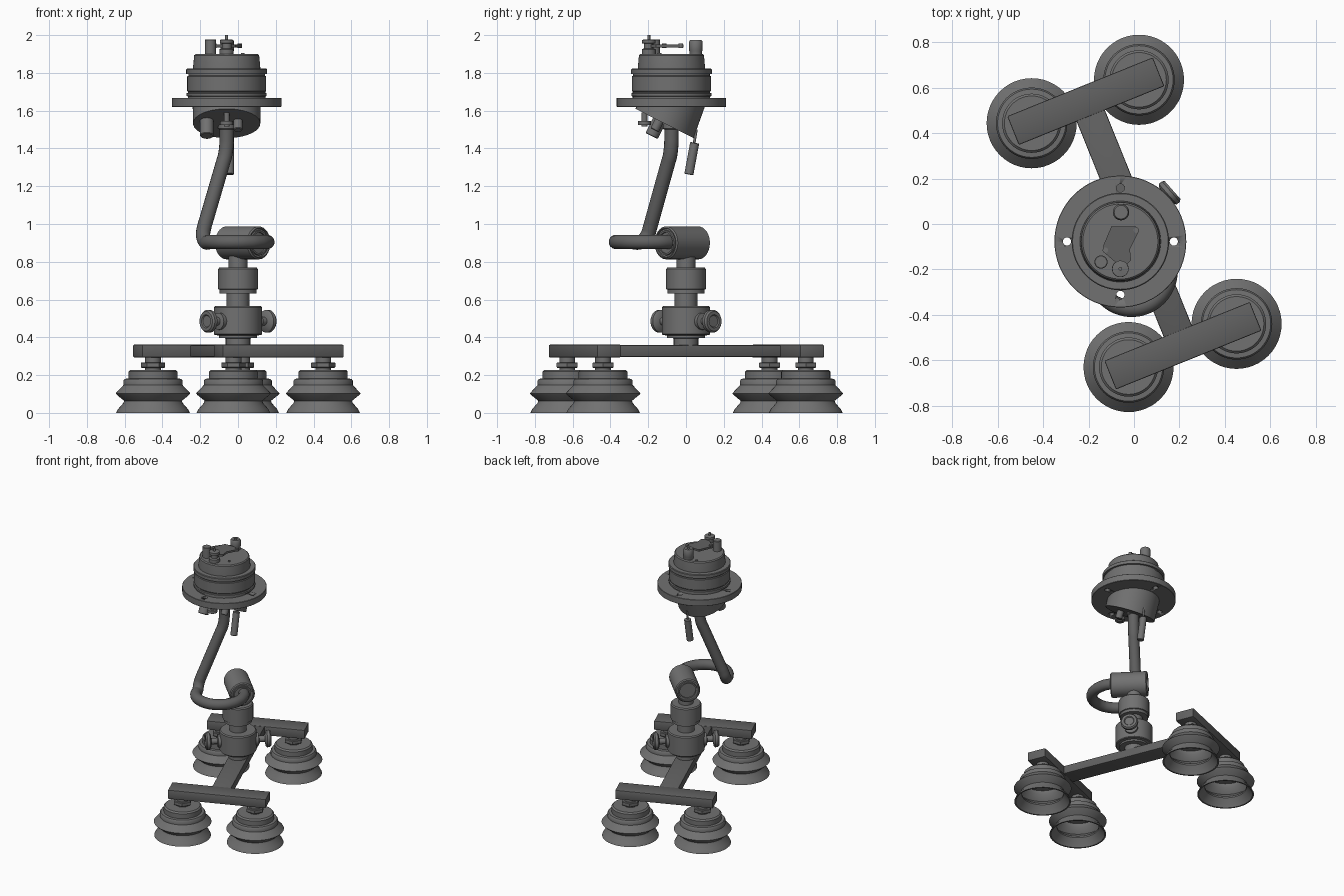
import bpy, bmesh, math
from mathutils import Vector, Matrix

if "Cube" in bpy.data.objects:
    bpy.data.objects.remove(bpy.data.objects["Cube"])

HX, HY = -0.06, -0.077          # centre of the upper head
TILT = math.radians(22)         # yaw of the base frame


def paint(name, v):
    m = bpy.data.materials.new(name)
    m.diffuse_color = (v, v, v, 1)
    m.use_nodes = True
    m.node_tree.nodes["Principled BSDF"].inputs["Base Color"].default_value = m.diffuse_color
    return m


DARK, MID = paint("dark_grey", .12), paint("mid_grey", .165)


def finish(name, bm, angle=35, mat=MID):
    bmesh.ops.remove_doubles(bm, verts=bm.verts, dist=1e-5)
    bmesh.ops.recalc_face_normals(bm, faces=bm.faces)
    me = bpy.data.meshes.new(name)
    bm.to_mesh(me)
    bm.free()
    me.materials.append(mat)
    ob = bpy.data.objects.new(name, me)
    bpy.context.collection.objects.link(ob)
    bpy.ops.object.select_all(action='DESELECT')
    ob.select_set(True)
    bpy.context.view_layer.objects.active = ob
    if angle:
        bpy.ops.object.shade_smooth_by_angle(angle=math.radians(angle))
    return ob


def lathe(name, profile, at=(0, 0, 0), axis=(0, 0, 1), n=48, angle=35):
    """Revolve (radius, height) points around an axis through a point."""
    m = Matrix.Translation(at) @ Vector(axis).to_track_quat('Z', 'Y').to_matrix().to_4x4()
    bm = bmesh.new()
    rings = [[bm.verts.new(m @ Vector((r * math.cos(a), r * math.sin(a), h)))
              for a in (2 * math.pi * i / n for i in range(n))] for r, h in profile]
    for (r0, _), (r1, _), a, b in zip(profile, profile[1:], rings, rings[1:]):
        for i in range(n):
            j = (i + 1) % n
            if r0 == 0:
                bm.faces.new((a[i], b[i], b[j]))
            elif r1 == 0:
                bm.faces.new((a[i], a[j], b[i]))
            else:
                bm.faces.new((a[i], a[j], b[j], b[i]))
    return finish(name, bm, angle)


def rod(name, p, q, r, n=24, c=0.0, angle=35):
    """Solid cylinder from p to q with optional chamfer c."""
    p, q = Vector(p), Vector(q)
    h = (q - p).length
    prof = [(0, 0), (r - c, 0), (r, c), (r, h - c), (r - c, h), (0, h)] if c else \
        [(0, 0), (r, 0), (r, h), (0, h)]
    return lathe(name, prof, p, q - p, n, angle)


def box(name, centre, size, yaw):
    bm = bmesh.new()
    bmesh.ops.create_cube(bm, size=1)
    bmesh.ops.scale(bm, vec=size, verts=bm.verts)
    bmesh.ops.bevel(bm, geom=bm.edges[:], offset=0.006, segments=2, affect='EDGES', profile=0.5)
    bmesh.ops.transform(bm, verts=bm.verts,
                        matrix=Matrix.Translation(centre) @ Matrix.Rotation(yaw, 4, 'Z'))
    return finish(name, bm, mat=DARK)


# H-shaped base frame
box("main_beam", (0, 0.005, 0.3275), (0.134, 1.10, 0.062), TILT)
box("cross_beam_back", (-0.212, 0.54, 0.3275), (0.69, 0.136, 0.068), TILT)
box("cross_beam_front", (0.215, -0.535, 0.3275), (0.69, 0.136, 0.068), TILT)

# Four hollow bellows suction cups with hex nuts
cup = [(0, .228), (.12, .228), (.13, .218), (.13, .182), (.15, .18), (.157, .17), (.157, .147),
       (.19, .112), (.198, .103), (.19, .094), (.153, .064), (.157, .052), (.185, .02), (.195, .0),
       (.185, .0), (.172, .02), (.143, .055), (.143, .066), (.18, .103), (.145, .14), (.14, .165), (0, .165)]
for i, (x, y) in enumerate([(-.45, .443), (.022, .634), (.451, -.439), (-.024, -.629)], 1):
    lathe(f"suction_cup_{i}", cup, (x, y, 0))
    rod(f"cup_stem_{i}", (x, y, .22), (x, y, .30), .042)
    rod(f"cup_nut_{i}", (x, y, .238), (x, y, .268), .064, 6, .004, 0)

# Central rotating column
lathe("column", [(0, .355), (.065, .355), (.065, .395), (.1, .397), (.1, .41), (.122, .412), (.127, .417),
                 (.127, .558), (.12, .565), (.06, .565), (.06, .632), (.098, .632), (.098, .652),
                 (.105, .655), (.105, .762), (.098, .77), (.05, .77), (.05, .83), (0, .83)])

# Clamp knobs on both sides of the column
for name, s in (("clamp_knob_back", 1), ("clamp_knob_front", -1)):
    d = Vector((.75 * s, .66 * s, 0))
    lathe(name, [(0, .11), (.045, .11), (.045, .14), (.022, .145), (.022, .185), (.05, .19), (.06, .198),
                 (.06, .216), (.052, .226), (.035, .226), (.03, .22), (0, .22)], (0, 0, .485), d, 32)

# Swivel barrel with recessed ends
end = [(0, .115), (.055, .115), (.055, .127), (.064, .127), (.066, .118), (.074, .118),
       (.076, .127), (.08, .127), (.087, .12)]
lathe("swivel_barrel", end + [(r, -h) for r, h in reversed(end)], (.025, -.02, .9), (1, -1, 0))

# Bent arm tube: straight sloped strut, then a horizontal hook into the barrel
a, b = Vector((-.069, -.085, 1.36)), Vector((-.177, -.188, .99))
pts = [(HX, HY, 1.56), (HX, HY, 1.45), (HX - .001, HY - .001, 1.42)]
pts += [a.lerp(b, t) for t in (0, .1, .35, .65, .9, 1)]
pts.append((-.185, -.205, .94))
for deg in range(192, 406, 20):
    g = math.radians(deg)
    pts.append((-.01 + .165 * math.cos(g), -.203 + .168 * math.sin(g), .905))
pts.append((.05, -.04, .9))
cu = bpy.data.curves.new("arm_tube", 'CURVE')
cu.dimensions, cu.bevel_depth, cu.bevel_resolution = '3D', .038, 6
cu.resolution_u, cu.use_fill_caps = 6, True
cu.materials.append(DARK)
sp = cu.splines.new('BEZIER')
sp.bezier_points.add(len(pts) - 1)
for bp, p in zip(sp.bezier_points, pts):
    bp.co = p
    bp.handle_left_type = bp.handle_right_type = 'AUTO'
bpy.context.collection.objects.link(bpy.data.objects.new("arm_tube", cu))

# Head flange with four bolt holes
flange = rod("head_flange", (HX, HY, 1.62), (HX, HY, 1.668), .29, 64, .002)
for k in range(4):
    g = k * math.pi / 2
    x, y = HX + .235 * math.cos(g), HY + .235 * math.sin(g)
    hole = rod("hole_cutter", (x, y, 1.55), (x, y, 1.75), .018, 20)
    bpy.context.view_layer.objects.active = flange
    mod = flange.modifiers.new("hole", 'BOOLEAN')
    mod.operation, mod.object, mod.solver = 'DIFFERENCE', hole, 'EXACT'
    bpy.ops.object.modifier_apply(modifier=mod.name)
    bpy.data.objects.remove(hole)

# Ribbed head body and cap
lathe("head_body", [(0, 1.66), (.205, 1.66), (.205, 1.675), (.212, 1.678), (.212, 1.692), (.205, 1.695),
                    (.205, 1.70), (.209, 1.705), (.209, 1.782), (.203, 1.785), (.203, 1.793), (.214, 1.795),
                    (.214, 1.818), (.21, 1.822), (.178, 1.822), (.178, 1.83), (.172, 1.893),
                    (.165, 1.90), (0, 1.90)], (HX, HY, 0), n=64)

# Underside housing with a slanted lower face
bm = bmesh.new()
n = 48
top, low = [], []
for i in range(n):
    g = 2 * math.pi * i / n
    t = (math.sin(g) + 1) / 2
    top.append(bm.verts.new((HX + .18 * math.cos(g), HY + .18 * math.sin(g), 1.63)))
    low.append(bm.verts.new((HX + .178 * math.cos(g), -.268 + .308 * t, 1.61 - .155 * t)))
for i in range(n):
    j = (i + 1) % n
    bm.faces.new((top[i], top[j], low[j], low[i]))
bm.faces.new(top)
bm.faces.new(low)
finish("slanted_housing", bm)

# Fittings on the slanted face
rod("tube_collar", (HX, HY, 1.50), (HX, HY, 1.55), .045, 32, .005)
down = Vector((0, -.45, -.89))
for name, x, y, z, r, h in (("large_plug", -.165, -.14, 1.55, .036, .095),
                            ("small_plug", -.0, -.14, 1.55, .024, .06)):
    p = Vector((x, y, z))
    rod(name, p, p + down * h, r, 24, .004)
rod("valve_pin", (HX, -.22, 1.515), (HX, -.22, 1.59), .015)
rod("valve_disc", (HX, -.22, 1.525), (HX, -.22, 1.545), .034)

# Hanging grip on a short cord
rod("hanging_cord", (-.045, .055, 1.50), (-.045, .042, 1.42), .007, 12)
rod("hanging_grip", (-.045, .046, 1.43), (-.045, .015, 1.262), .024, 24, .003)

# Fittings on top of the head
lathe("top_knob", [(0, 1.89), (.034, 1.89), (.034, 1.915), (.036, 1.92), (.036, 1.965),
                   (.03, 1.975), (.012, 1.975), (.012, 1.97), (0, 1.97)], (-.057, .052, 0), n=32)
rod("top_post", (-.145, -.167, 1.89), (-.145, -.167, 1.978), .029, 28, .003)
lathe("lever_hub", [(0, 1.89), (.037, 1.89), (.037, 1.925), (.025, 1.93), (.025, 1.955), (.036, 1.957),
                    (.036, 1.975), (.008, 1.978), (.008, 2.0), (0, 2.0)], (-.06, -.197, 0), n=32)
for i, (x, y) in enumerate([(.01, -.027), (-.126, -.115)], 1):
    rod(f"lever_pin_{i}", (x, y, 1.932), (x, y, 1.955), .012, 16)
for i, (x, y) in enumerate([(-.128, .055), (.025, -.14)], 1):
    rod(f"cap_screw_{i}", (x, y, 1.89), (x, y, 1.905), .01, 16)

# Kite-shaped lever plate
bm = bmesh.new()
f = bm.faces.new([bm.verts.new((x, y, 1.935)) for x, y in (
    (-.10, -.012), (.008, -.012), (.022, -.032), (-.018, -.11), (-.013, -.16),
    (-.05, -.195), (-.132, -.125), (-.135, -.095))])
ext = bmesh.ops.extrude_face_region(bm, geom=[f], use_keep_orig=True)
bmesh.ops.translate(bm, vec=(0, 0, .014), verts=[v for v in ext["geom"] if isinstance(v, bmesh.types.BMVert)])
finish("lever_plate", bm, 0, DARK)
